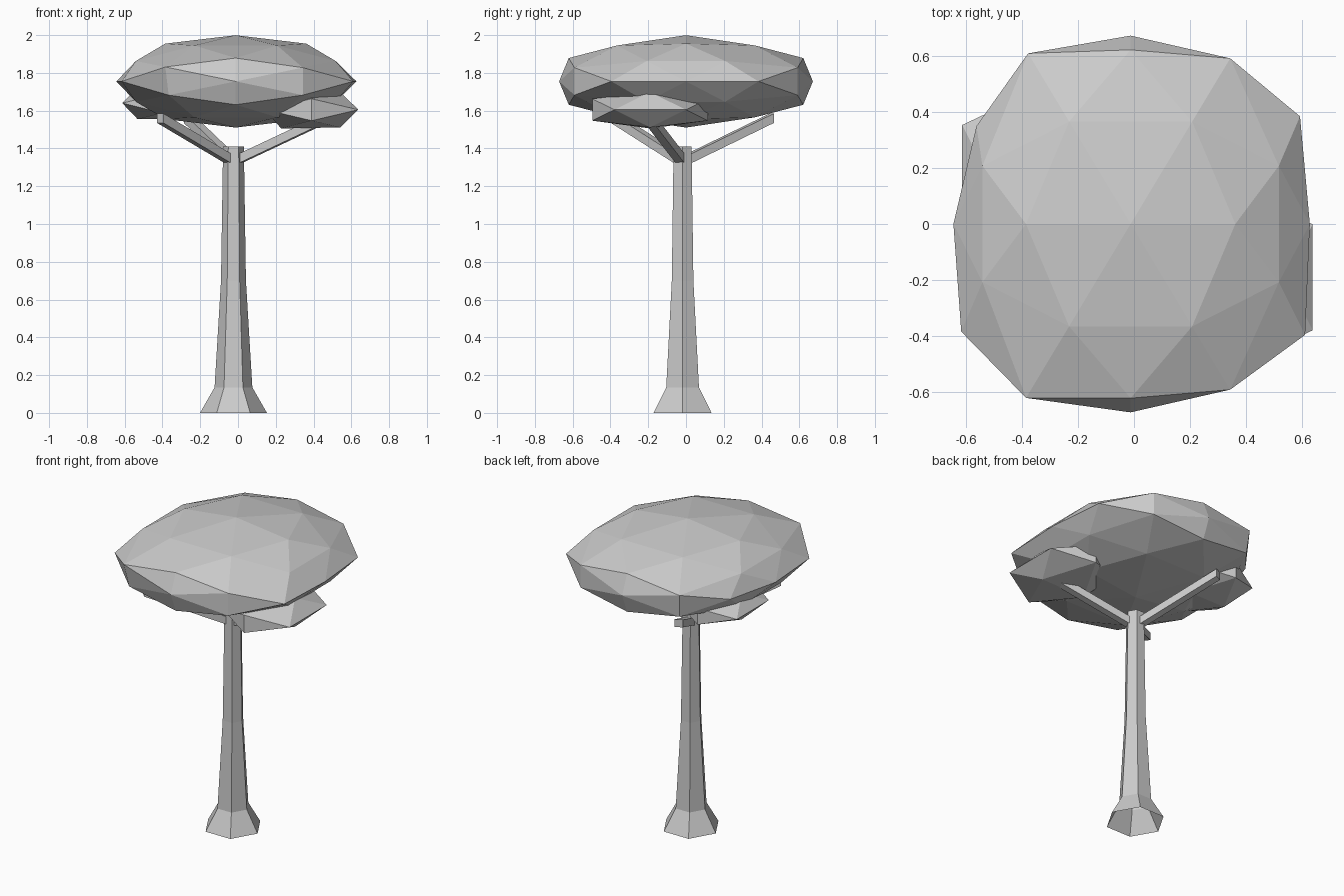
import bpy, bmesh, math
from mathutils import Vector, Matrix

if "Cube" in bpy.data.objects:
    bpy.data.objects.remove(bpy.data.objects["Cube"])

grey = bpy.data.materials.new("plain grey")
grey.diffuse_color = (0.6, 0.6, 0.6, 1)
grey.use_nodes = True
grey.node_tree.nodes["Principled BSDF"].inputs["Base Color"].default_value = grey.diffuse_color


def finish(name, bm, closed=True):
    if closed:
        bmesh.ops.recalc_face_normals(bm, faces=bm.faces[:])
    me = bpy.data.meshes.new(name)
    bm.to_mesh(me)
    bm.free()
    me.materials.append(grey)
    ob = bpy.data.objects.new(name, me)
    bpy.context.collection.objects.link(ob)
    return ob


def ico_points(detail):
    """Icosahedron standing on an edge; detail adds the edge midpoints."""
    t = (1 + math.sqrt(5)) / 2
    pts = []
    for a in (-1, 1):
        for b in (-t, t):
            pts += [Vector((a, 0, b)), Vector((0, b, a)), Vector((b, a, 0))]
    if detail:
        mids = [p + q for i, p in enumerate(pts) for q in pts[:i]
                if (p - q).length < 2.01]
        pts += mids
    return [p.normalized() for p in pts]


def foliage(name, centre, radii, detail=0, tweaks=()):
    """Scaled icosphere; tweaks pull single points in or out."""
    bm = bmesh.new()
    for p in ico_points(detail):
        bm.verts.new(p)
    bmesh.ops.convex_hull(bm, input=bm.verts[:])
    for v in bm.verts:
        d = v.co.copy()
        k = 1
        for direction, scale in tweaks:
            if d.dot(Vector(direction).normalized()) > 0.98:
                k = scale
        v.co = Vector([centre[i] + d[i] * radii[i] * k for i in range(3)])
    return finish(name, bm)


# Flat main canopy, slightly uneven
uneven = [((1, 0, 0), 0.90), ((-1, 0, 0), 0.89), ((0, 1, 0), 0.92),
          ((0, -1, 0), 0.92), ((0, 0, 1), 1.04), ((0, 0, -1), 1.04),
          ((-0.85, 0.53, 0), 0.91), ((0.85, -0.53, 0), 1.03),
          ((-0.5, -0.81, 0.31), 1.05), ((-0.5, 0.81, 0.31), 1.03)]
uneven += [((x, y, z), 0.92) for x in (-0.809, 0.809)
           for y in (-0.309, 0.309) for z in (-0.5, 0.5)]
foliage("main_canopy", (-0.012, 0, 1.755), (0.71, 0.73, 0.235), 1, uneven)

# Two smaller leaf clumps under its edge
foliage("right_leaf_clump", (0.39, -0.19, 1.605), (0.29, 0.36, 0.11), 0,
        [((-0.526, 0, -0.851), 1.06)])
foliage("left_leaf_clump", (-0.40, 0.19, 1.64), (0.25, 0.31, 0.10))

# Six-sided trunk with flared foot, open ended
CX, CY = -0.024, -0.018
bm = bmesh.new()
rings = []
for z, r in [(0, 0.177), (0.135, 0.10), (0.70, 0.066), (1.41, 0.055)]:
    rings.append([bm.verts.new((CX + r * math.cos(k * math.pi / 3),
                                CY + r * math.sin(k * math.pi / 3), z)) for k in range(6)])
for lo, hi in zip(rings, rings[1:]):
    for k in range(6):
        n = (k + 1) % 6
        bm.faces.new((lo[k], lo[n], hi[n], hi[k]))
finish("trunk", bm, closed=False)

# Three square branches with upright ends
for name, angle, length in [("right_branch", -20, 0.52),
                            ("back_branch", 117, 0.53),
                            ("left_branch", 223, 0.53)]:
    bm = bmesh.new()
    bmesh.ops.create_cube(bm, size=1)
    for v in bm.verts:
        s = v.co.x + 0.5
        v.co = Vector((s * length, v.co.y * 0.05, 1.33 + s * 0.23 + v.co.z * 0.05))
    bmesh.ops.transform(bm, verts=bm.verts[:], matrix=Matrix.Translation((CX, CY, 0))
                        @ Matrix.Rotation(math.radians(angle), 4, 'Z'))
    finish(name, bm)
